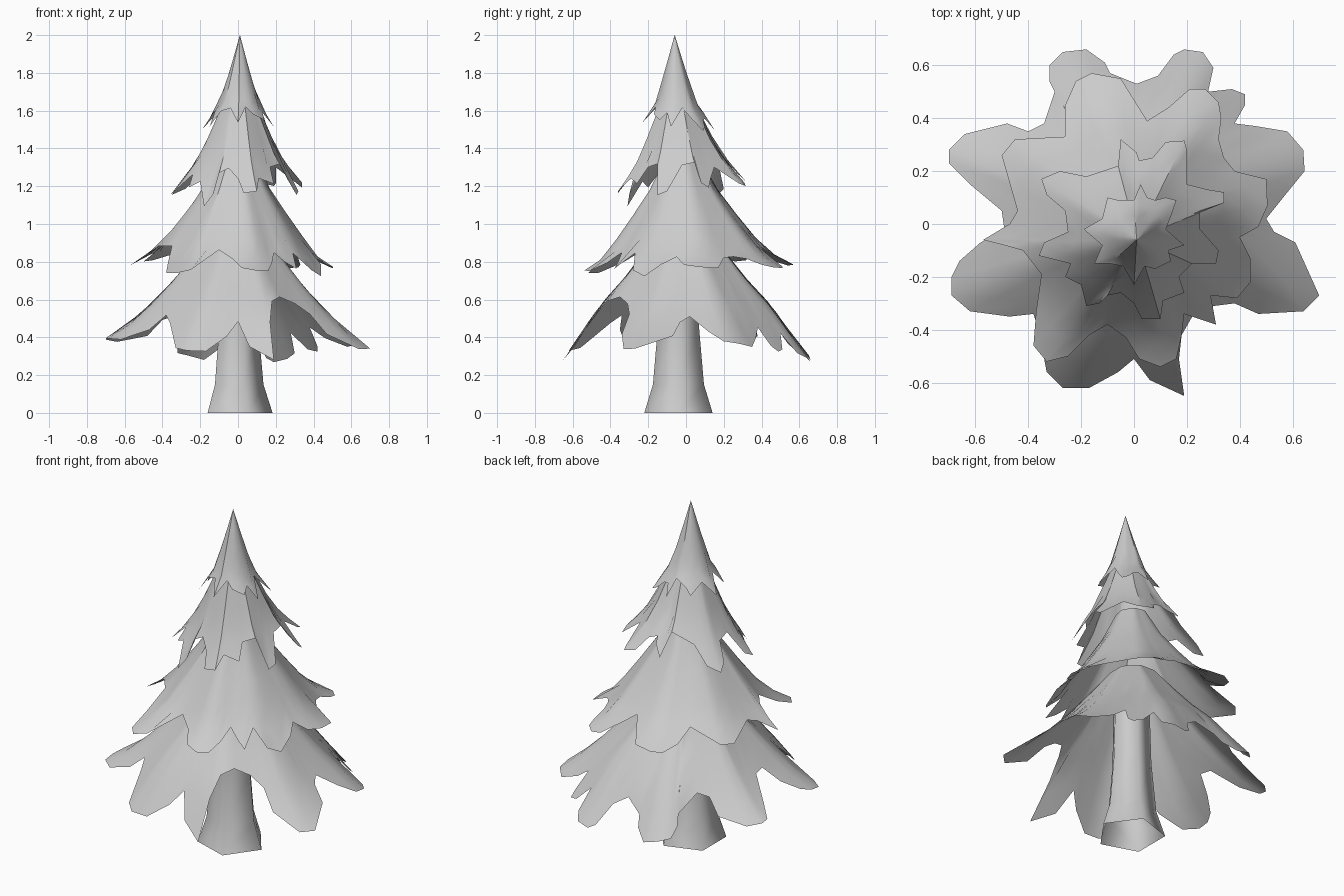
import bpy
from math import cos, sin, pi, atan2, hypot, radians


def interp(profile, r):
    # piecewise linear height over radius
    for (r0, z0), (r1, z1) in zip(profile, profile[1:]):
        if r <= r1:
            break
    return z0 + (z1 - z0) * (r - r0) / (r1 - r0)


def make_object(name, verts, faces, angle):
    mesh = bpy.data.meshes.new(name)
    mesh.from_pydata(verts, [], faces)
    mesh.update()
    ob = bpy.data.objects.new(name, mesh)
    bpy.context.collection.objects.link(ob)
    bpy.ops.object.select_all(action='DESELECT')
    bpy.context.view_layer.objects.active = ob
    ob.select_set(True)
    bpy.ops.object.shade_smooth_by_angle(angle=radians(angle))
    return ob


def foliage(name, rim, centre, top, profile, phase, tilt=(0, 0), sway=0.0, rings=6):
    # eight-sided flared skirt, trimmed to a ragged rim outline seen from above;
    # an optional third rim value lets a single branch tip droop
    n, step = len(rim), pi / 4
    verts = []
    for k in range(rings):
        s = k / (rings - 1)
        for x, y, *droop in rim:
            dx, dy = x - centre[0], y - centre[1]
            a = atan2(dy, dx)
            octo = cos((a - radians(phase)) % step - step / 2) / cos(step / 2)
            big_r = hypot(dx, dy) * octo
            r0 = profile[0][0]
            r = r0 + (big_r - r0) * s
            t = r / big_r
            # the top leans towards the tip of the tree
            cx = top[0] + (centre[0] - top[0]) * s
            cy = top[1] + (centre[1] - top[1]) * s
            z = interp(profile, r) + tilt[0] * dx * t + tilt[1] * dy * t
            z += sway * max(0, r - 0.5) * cos(2 * a) + sum(droop) * s * s
            verts.append((cx + dx * t, cy + dy * t, z))
    faces = [(k * n + i, (k + 1) * n + i, (k + 1) * n + (i + 1) % n, k * n + (i + 1) % n)
             for k in range(rings - 1) for i in range(n)]
    return make_object(name, verts, faces, 35)


# Rim outlines, seen from above (clockwise, starting at the back)
rim_low = [(0.01, .53), (.09, .56), (.15, .64), (.19, .66), (.26, .65), (.30, .59), (.28, .50),
           (.37, .51), (.42, .49), (.42, .45), (.38, .38), (.46, .37), (.58, .35), (.64, .28),
           (.645, .20), (.58, .12), (.50, .02), (.53, -.03), (.61, -.07), (.70, -.27),
           (.64, -.33), (.47, -.34), (.38, -.30), (.30, -.31), (.22, -.35), (.18, -.42),
           (.17, -.51), (.19, -.65), (.06, -.59), (0, -.51), (-.06, -.56), (-.17, -.62),
           (-.27, -.62), (-.33, -.56), (-.36, -.40), (-.38, -.34), (-.47, -.35), (-.62, -.33),
           (-.69, -.27), (-.69, -.20), (-.66, -.14), (-.58, -.07), (-.49, -.02), (-.50, .05),
           (-.62, .15), (-.70, .23), (-.70, .28), (-.64, .34), (-.48, .38), (-.40, .35),
           (-.34, .38), (-.30, .50), (-.32, .54), (-.32, .60), (-.27, .65), (-.18, .66),
           (-.11, .61), (-.09, .57)]
rim_mid = [(-.16, .57), (-.05, .55), (.05, .39), (.13, .44), (.21, .51), (.27, .51), (.32, .46),
           (.33, .40), (.32, .32), (.34, .25), (.38, .20), (.50, .17), (.505, .07), (.47, -.01),
           (.40, -.05), (.44, -.13), (.44, -.22, -.05), (.39, -.28, -.03), (.29, -.27),
           (.31, -.38), (.25, -.36), (.19, -.34), (.18, -.42), (.16, -.51), (.10, -.54),
           (.02, -.51), (-.03, -.43), (-.10, -.38), (-.17, -.42), (-.25, -.50), (-.33, -.52),
           (-.38, -.46), (-.37, -.33), (-.35, -.19), (-.42, -.10), (-.49, -.08), (-.57, -.06),
           (-.47, 0), (-.44, .05), (-.46, .12), (-.50, .26), (-.45, .32), (-.26, .33),
           (-.26, .45), (-.22, .54)]
rim_high = [(-.05, .32), (.01, .27), (.02, .24), (.07, .25), (.12, .31), (.19, .315), (.20, .28),
            (.20, .15), (.28, .13), (.34, .12), (.34, .08), (.25, .05), (.25, -.02),
            (.32, -.10, -.03), (.31, -.15, -.05), (.22, -.15), (.17, -.20), (.19, -.26),
            (.11, -.29), (.10, -.36), (.03, -.36), (0, -.30), (-.05, -.26), (-.10, -.27),
            (-.13, -.30, -.06), (-.18, -.31, -.08), (-.20, -.23), (-.26, -.20), (-.24, -.15),
            (-.36, -.12), (-.34, -.07), (-.25, -.03), (-.26, .05), (-.33, .11), (-.35, .17),
            (-.28, .20), (-.18, .18), (-.06, .22)]
rim_tip = [(.025, .15), (.05, .10), (.08, .09), (.12, .10), (.16, .09), (.14, .03), (.12, -.02),
           (.19, -.08), (.13, -.10), (.14, -.14), (.08, -.17), (.04, -.16), (0, -.23),
           (-.04, -.16), (-.09, -.15), (-.15, -.15), (-.12, -.08), (-.19, -.02), (-.12, .02),
           (-.10, .10), (-.06, .09), (0, .09)]

# Four tiers of branches
foliage("branches_bottom", rim_low, (0, 0), (0, -.01),
        [(.13, .98), (.33, .73), (.54, .515), (.65, .385), (.76, .30)], 22.5, (-.035, 0), .33)
foliage("branches_lower_middle", rim_mid, (-.01, 0), (0, -.02),
        [(.09, 1.36), (.18, 1.19), (.32, 1.0), (.45, .84), (.59, .76)], 13, (-.04, .04))
foliage("branches_upper_middle", rim_high, (0, -.03), (.01, -.05),
        [(.06, 1.72), (.14, 1.54), (.22, 1.37), (.30, 1.26), (.40, 1.15)], 17, (.03, .12))
foliage("branches_top", rim_tip, (.005, -.05), (.01, -.06),
        [(.0005, 2.0), (.05, 1.83), (.11, 1.64), (.18, 1.54)], 0)

# Five-sided hollow trunk with a flared foot
levels = [(0, .19), (.15, .142), (.45, .115), (.98, .10)]
verts = [(-.007 + r * cos(i * 2 * pi / 5), -.04 + r * sin(i * 2 * pi / 5), z)
         for z, r in levels for i in range(5)]
faces = [(k * 5 + i, k * 5 + (i + 1) % 5, (k + 1) * 5 + (i + 1) % 5, (k + 1) * 5 + i)
         for k in range(3) for i in range(5)]
make_object("trunk", verts, faces, 80)
